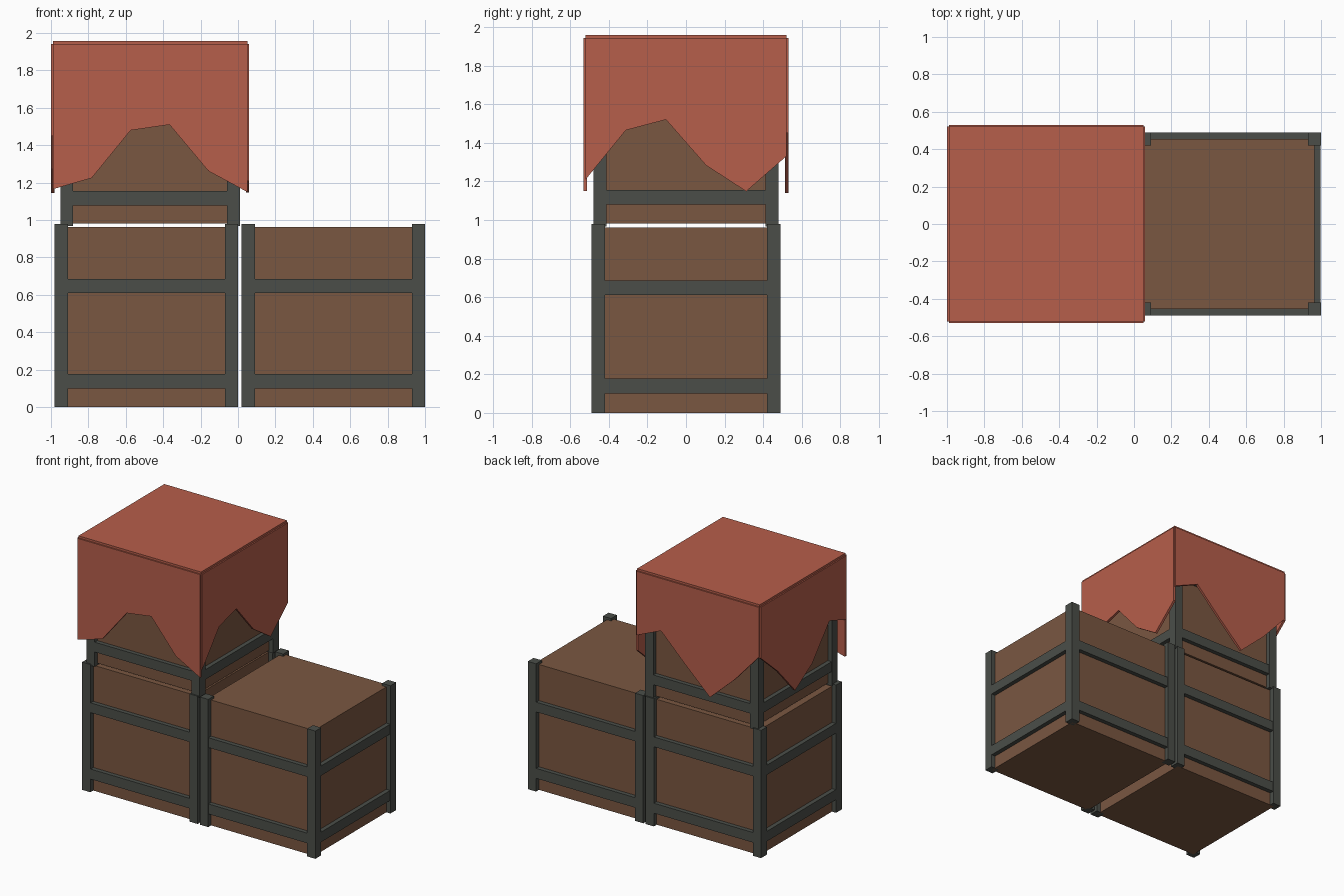
import bpy, bmesh
from mathutils import Vector

if "Cube" in bpy.data.objects:
    bpy.data.objects.remove(bpy.data.objects["Cube"])


def material(name, color):
    m = bpy.data.materials.new(name)
    m.diffuse_color = (*color, 1)
    m.use_nodes = True
    m.node_tree.nodes["Principled BSDF"].inputs["Base Color"].default_value = m.diffuse_color
    return m


WOOD = material("brown_wood", (0.195, 0.095, 0.053))
IRON = material("dark_frame", (0.07, 0.076, 0.066))
CLOTH = material("red_cloth", (0.47, 0.112, 0.07))


def finish(name, bm, mat):
    bmesh.ops.recalc_face_normals(bm, faces=bm.faces)
    me = bpy.data.meshes.new(name)
    bm.to_mesh(me)
    bm.free()
    me.materials.append(mat)
    ob = bpy.data.objects.new(name, me)
    bpy.context.collection.objects.link(ob)
    return ob


def add_box(bm, lo, hi):
    lo, hi = Vector(lo), Vector(hi)
    verts = bmesh.ops.create_cube(bm, size=1)["verts"]
    for v in verts:
        v.co = (lo + hi) / 2 + v.co * (hi - lo)


def crate(name, cx, z, s, foot=0.0):
    # Wooden body
    bm = bmesh.new()
    add_box(bm, (-0.455, -0.455, 0), (0.455, 0.455, 0.962))
    parts = [finish(name + "_body", bm, WOOD)]
    # Corner posts
    bm = bmesh.new()
    for sx in (-1, 1):
        for sy in (-1, 1):
            x, y = sx * 0.455, sy * 0.455
            add_box(bm, (x - 0.035, y - 0.035, -foot), (x + 0.035, y + 0.035, 0.98))
    parts.append(finish(name + "_posts", bm, IRON))
    # Two rails on every side
    bm = bmesh.new()
    for z0, z1 in ((0.1, 0.177), (0.61, 0.685)):
        for sgn in (-1, 1):
            a, b = sorted((sgn * 0.44, sgn * 0.488))
            add_box(bm, (-0.43, a, z0), (0.43, b, z1))
            add_box(bm, (a, -0.43, z0), (b, 0.43, z1))
    parts.append(finish(name + "_rails", bm, IRON))
    for ob in parts:
        ob.location = (cx, 0, z)
        ob.scale = (s, s, s)


crate("left_crate", -0.49, 0, 1)
crate("right_crate", 0.51, 0, 1)
crate("upper_crate", -0.47, 0.981, 0.98, foot=0.014)

# Cloth top
CX, HALF = -0.47, 0.52
bm = bmesh.new()
add_box(bm, (CX - HALF, -HALF, 1.937), (CX + HALF, HALF, 1.958))
finish("cloth_top", bm, CLOTH)

# Hanging cloth panels: hem heights run left to right seen from outside
HEMS = {
    "front": ((0, -1), (1.165, 1.225, 1.48, 1.51, 1.262, 1.15)),
    "right": ((1, 0), (1.21, 1.465, 1.52, 1.283, 1.148, 1.33)),
    "back": ((0, 1), (1.45, 1.54, 1.335, 1.14, 1.33, 1.56)),
    "left": ((-1, 0), (1.55, 1.37, 1.145, 1.275, 1.52, 1.45)),
}
for side, ((nx, ny), hem) in HEMS.items():
    n, along = Vector((nx, ny, 0)), Vector((-ny, nx, 0))
    bm = bmesh.new()
    outline = [(-HALF, 1.942)] + [(-HALF + i * HALF * 0.4, h) for i, h in enumerate(hem)] + [(HALF, 1.942)]
    vs = [bm.verts.new(Vector((CX, 0, z)) + along * t + n * 0.512) for t, z in outline]
    face = bm.faces.new(vs)
    ext = bmesh.ops.extrude_face_region(bm, geom=[face], use_keep_orig=True)
    for v in ext["geom"]:
        if isinstance(v, bmesh.types.BMVert):
            v.co += n * 0.018
    finish("cloth_" + side, bm, CLOTH)
